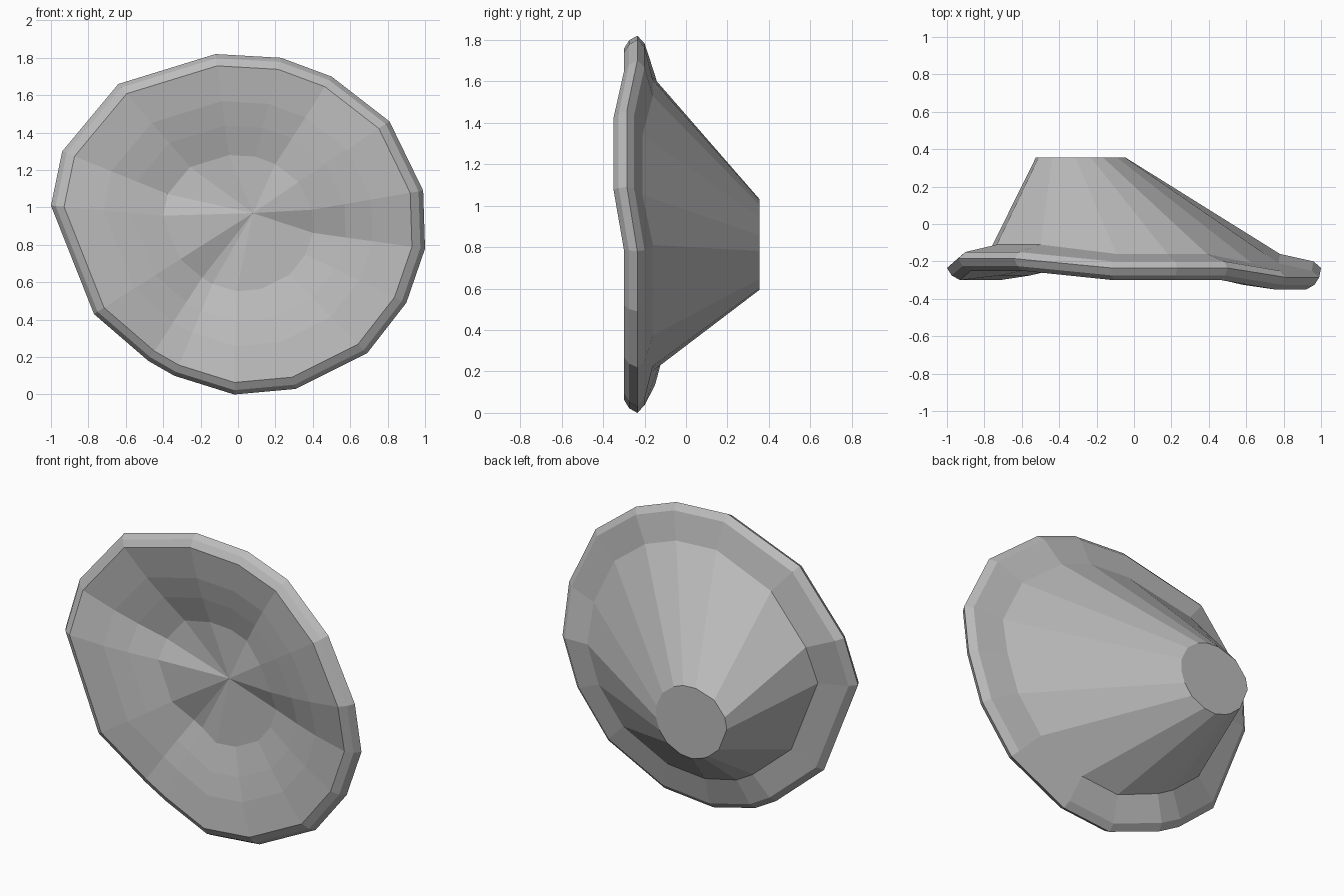
import bpy
import bmesh

if "Cube" in bpy.data.objects:
    bpy.data.objects.remove(bpy.data.objects["Cube"], do_unlink=True)

grey = bpy.data.materials.new("stone_grey")
grey.use_nodes = True
COLOUR = (0.5, 0.5, 0.5, 1)
grey.diffuse_color = COLOUR
grey.node_tree.nodes["Principled BSDF"].inputs["Base Color"].default_value = COLOUR

# Irregular outline of the dish (x, z), anticlockwise from its left side
OUTLINE = [(1.0, .78), (.99, 1.09), (.81, 1.46), (.5, 1.7), (.23, 1.8), (-.12, 1.82),
           (-.64, 1.66), (-.94, 1.3), (-1.0, 1.01), (-.77, .43), (-.48, .18), (-.34, .1),
           (-.02, 0), (.31, .03), (.69, .22), (.9, .49)]
MID = .92
# Outline points that bulge forward or are pushed back
WARP = {1: -.05, 2: -.05, 6: .05, 7: .05, 10: .05, 11: .05}

bm = bmesh.new()


def ring(scale, y, cx=0, cz=MID, warped=True):
    """Scaled copy of the outline at depth y."""
    return [bm.verts.new((cx + x * scale, y + (WARP.get(i, 0) if warped else 0),
                          cz + (z - MID) * scale))
            for i, (x, z) in enumerate(OUTLINE)]


# Back cone, rolled rim, then the stepped hollow in front
rings = [ring(.24, .355, cx=-.285, cz=.815, warped=False),
         ring(.78, -.16), ring(.96, -.2), ring(1, -.235),
         ring(.975, -.275), ring(.93, -.3), ring(.72, -.275),
         ring(.575, -.245), ring(.4, -.2)]

bm.faces.new(rings[0])
for a, b in zip(rings, rings[1:]):
    for i in range(len(a)):
        j = (i + 1) % len(a)
        bm.faces.new((a[i], a[j], b[j], b[i]))

# Floor of the hollow
centre = bm.verts.new((.08, -.2, .97))
floor = rings[-1]
for i in range(len(floor)):
    bm.faces.new((floor[i], floor[(i + 1) % len(floor)], centre))

bmesh.ops.recalc_face_normals(bm, faces=bm.faces)
mesh = bpy.data.meshes.new("crater_dish")
bm.to_mesh(mesh)
bm.free()
mesh.materials.append(grey)
dish = bpy.data.objects.new("crater_dish", mesh)
bpy.context.collection.objects.link(dish)
